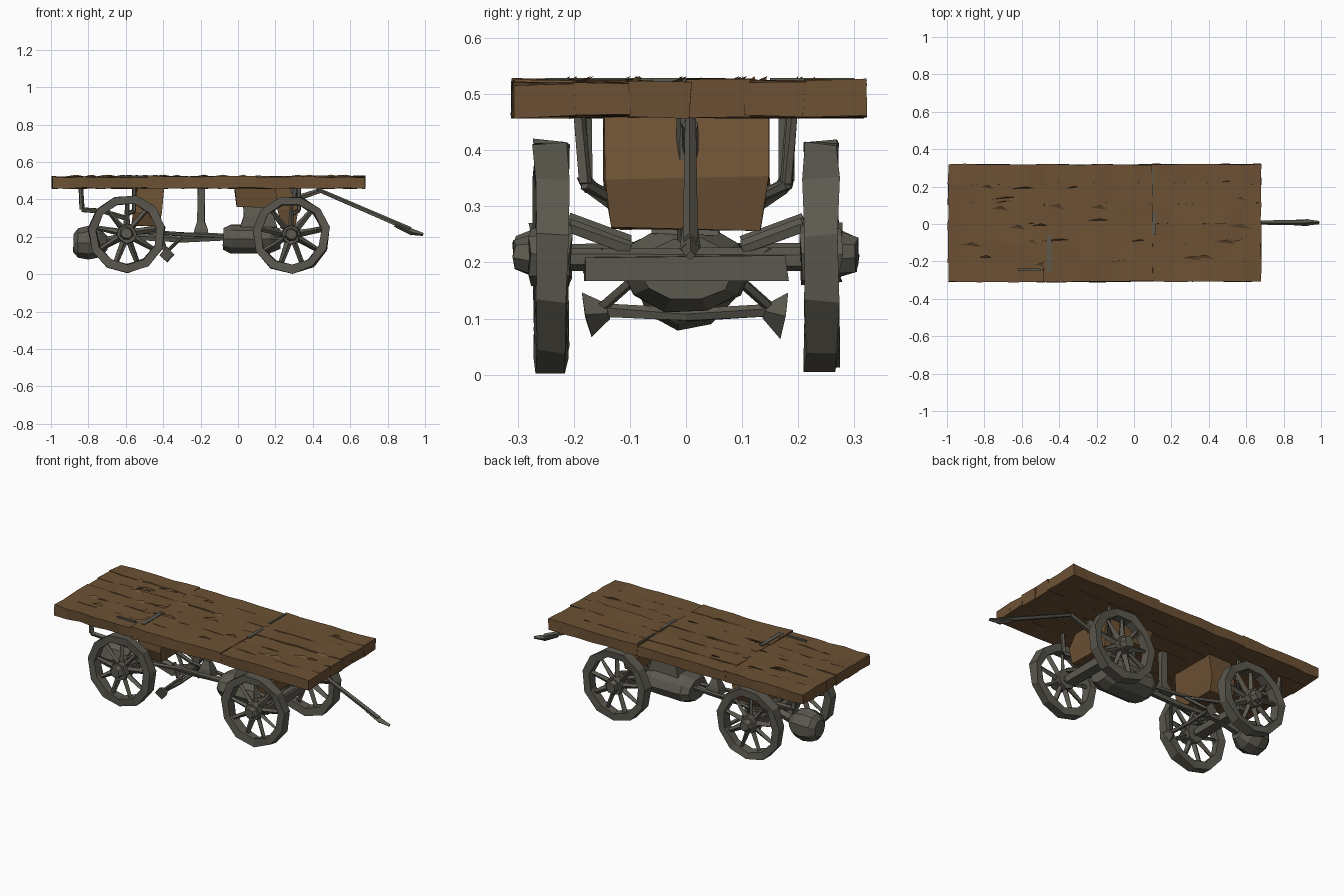
import bpy, bmesh, math, random
from mathutils import Vector, Matrix

random.seed(4)
if "Cube" in bpy.data.objects:
    bpy.data.objects.remove(bpy.data.objects["Cube"])


def material(name, color):
    m = bpy.data.materials.new(name)
    m.use_nodes = True
    m.diffuse_color = (*color, 1)
    m.node_tree.nodes["Principled BSDF"].inputs["Base Color"].default_value = (*color, 1)
    return m


WOOD = material("worn brown wood", (0.15, 0.082, 0.034))
IRON = material("weathered grey iron", (0.105, 0.1, 0.078))


def finish(name, bm, mat, jitter=0.0):
    for v in bm.verts:
        v.co += Vector([random.uniform(-jitter, jitter) for _ in range(3)])
    bmesh.ops.recalc_face_normals(bm, faces=bm.faces)
    mesh = bpy.data.meshes.new(name)
    bm.to_mesh(mesh)
    bm.free()
    mesh.materials.append(mat)
    ob = bpy.data.objects.new(name, mesh)
    bpy.context.collection.objects.link(ob)
    return ob


def add_box(bm, lo, hi, cuts=0):
    lo, hi = Vector(lo), Vector(hi)
    size = hi - lo
    made = bmesh.ops.create_cube(bm, size=1, matrix=Matrix.Translation((lo + hi) / 2)
                                 @ Matrix.Diagonal((*size, 1)))
    if cuts:
        verts = set(made["verts"])
        edges = [e for e in bm.edges if e.verts[0] in verts
                 and abs(e.verts[0].co.x - e.verts[1].co.x) > 0.01]
        bmesh.ops.subdivide_edges(bm, edges=edges, cuts=cuts)


def box(name, lo, hi, mat, jitter=0.0, cuts=0):
    bm = bmesh.new()
    add_box(bm, lo, hi, cuts)
    return finish(name, bm, mat, jitter)


def add_rod(bm, a, b, r1, r2=None, sides=5):
    a, b = Vector(a), Vector(b)
    d = b - a
    bmesh.ops.create_cone(bm, cap_ends=True, segments=sides, radius1=r1,
                          radius2=r1 if r2 is None else r2, depth=d.length,
                          matrix=Matrix.Translation((a + b) / 2)
                          @ d.to_track_quat('Z', 'Y').to_matrix().to_4x4())


def rod(name, points, r, mat=IRON, sides=5, jitter=0.002):
    bm = bmesh.new()
    for a, b in zip(points, points[1:]):
        add_rod(bm, a, b, r, sides=sides)
    return finish(name, bm, mat, jitter)


def loft(name, rings, mat, jitter=0.0):
    """Skin a list of equal-length point rings and cap both ends."""
    bm = bmesh.new()
    rows = [[bm.verts.new(p) for p in ring] for ring in rings]
    for a, b in zip(rows, rows[1:]):
        for i in range(len(a)):
            j = (i + 1) % len(a)
            bm.faces.new((a[i], a[j], b[j], b[i]))
    bm.faces.new(rows[0])
    bm.faces.new(rows[-1])
    return finish(name, bm, mat, jitter)


# Deck: three panels of rough overlapping planks
bm = bmesh.new()
seams = [-0.99, -0.48, 0.10, 0.675]
rows = [-0.305, -0.2, -0.1, 0.005, 0.11, 0.215, 0.315]
for x0, x1 in zip(seams, seams[1:]):
    for y0, y1 in zip(rows, rows[1:]):
        top = 0.522 + random.uniform(-0.004, 0.003)
        add_box(bm, (x0 - 0.003, y0 - 0.004, 0.46), (x1 + 0.003, y1 + 0.004, top), cuts=5)
finish("deck_planks", bm, WOOD, 0.004)

# Splinters lifting from the deck
bm = bmesh.new()
for i in range(26):
    x, y = random.uniform(-0.95, 0.6), random.choice(rows[1:-1]) + random.uniform(-0.03, 0.03)
    length = random.uniform(0.05, 0.13)
    pts = [(x, y, 0.521), (x + length, y + random.uniform(-0.02, 0.02), 0.522),
           (x + length * 0.6, y + 0.012, 0.532)]
    bm.faces.new([bm.verts.new(p) for p in pts])
finish("deck_splinters", bm, WOOD)

# Iron straps showing on the deck
for n, (x0, y0, x1, y1) in enumerate([(-0.465, -0.25, -0.44, -0.06), (0.1, -0.06, 0.118, 0.07),
                                      (0.098, 0.15, 0.108, 0.3), (-0.62, -0.25, -0.5, -0.238)]):
    box(f"deck_strap_{n + 1}", (x0, y0, 0.521), (x1, y1, 0.529), IRON)


# Spoked wheels
def wheel(name, x, z, side):
    y = 0.241 * side
    bm = bmesh.new()
    sides, grid = 11, []
    for i in range(sides):
        a = math.tau * (i + 0.3) / sides
        grid.append([bm.verts.new((x + r * math.cos(a), y + w, z + r * math.sin(a)))
                     for r, w in ((0.207, -0.029), (0.207, 0.029), (0.163, 0.027), (0.163, -0.027))])
    for i in range(sides):
        a, b = grid[i], grid[(i + 1) % sides]
        for k in range(4):
            m = (k + 1) % 4
            bm.faces.new((a[k], a[m], b[m], b[k]))
    for i in range(9):
        a = math.tau * (i + 0.25) / 9
        d = Vector((math.cos(a), 0, math.sin(a)))
        c = Vector((x, y, z))
        add_rod(bm, c + d * 0.03, c + d * 0.175, 0.017, 0.011, sides=4)
    add_rod(bm, (x, y - 0.035 * side, z), (x, y + 0.035 * side, z), 0.055, 0.05, sides=8)
    add_rod(bm, (x, y + 0.03 * side, z), (x, y + 0.064 * side, z), 0.04, 0.028, sides=7)
    finish(name, bm, IRON, 0.005)


for side, label in ((1, "left"), (-1, "right")):
    wheel(f"rear_{label}_wheel", -0.595, 0.217, side)
    wheel(f"front_{label}_wheel", 0.285, 0.212, side)

# Axles and their bracing
for label, x, z in (("rear", -0.595, 0.215), ("front", 0.285, 0.205)):
    rod(f"{label}_axle", [(x, -0.235, z), (x, 0.235, z)], 0.02, sides=6)
    box(f"{label}_axle_beam", (x - 0.03, -0.18, z - 0.035), (x + 0.03, 0.18, z + 0.005), IRON, 0.004)
    for s, side in ((1, "left"), (-1, "right")):
        rod(f"{label}_{side}_axle_brace", [(x, 0.21 * s, z + 0.06), (x, 0.1 * s, z + 0.02)], 0.014)
        rod(f"{label}_{side}_hanger", [(x + 0.04, 0.19 * s, 0.46), (x + 0.04, 0.18 * s, 0.34),
                                       (x, 0.14 * s, 0.32)], 0.011)

# Timber bolsters between axles and deck
def bolster(name, levels):
    loft(name, [[(x0, -w, z), (x1, -w, z), (x1, w, z), (x0, w, z)] for z, x0, x1, w in levels],
         WOOD, 0.004)


bolster("rear_bolster", [(0.26, -0.57, -0.42, 0.12), (0.33, -0.56, -0.41, 0.15), (0.47, -0.54, -0.395, 0.14)])
bolster("front_bolster", [(0.26, 0.23, 0.31, 0.13), (0.35, 0.21, 0.32, 0.145), (0.47, 0.2, 0.27, 0.145)])
bolster("front_timber_box", [(0.36, -0.01, 0.22, 0.11), (0.47, -0.02, 0.22, 0.125)])

# Tank under the front with its neck
tank = []
for x, k in ((-0.08, 0.75), (-0.04, 1), (0.17, 1), (0.225, 0.72)):
    tank.append([(x, 0.118 * k * math.cos(a), 0.188 + 0.08 * k * math.sin(a))
                 for a in [math.tau * i / 10 for i in range(10)]])
loft("under_tank", tank, IRON, 0.003)
loft("tank_neck", [[(0.03 - g, -w, z), (0.19 + g, -w, z), (0.19 + g, w, z), (0.03 - g, w, z)]
                   for z, w, g in ((0.25, 0.06, 0.02), (0.31, 0.055, 0), (0.38, 0.04, 0))], IRON, 0.003)
rod("tank_stand_pipe", [(0.24, 0, 0.24), (0.29, 0, 0.34), (0.3, 0, 0.46)], 0.018)

# Rounded keg hanging at the rear
keg = []
for x, r in ((-0.88, 0.05), (-0.855, 0.08), (-0.8, 0.092), (-0.745, 0.08), (-0.7, 0.04)):
    keg.append([(x, r * math.cos(a), 0.168 + r * math.sin(a))
                for a in [math.tau * (i + 0.5) / 9 for i in range(9)]])
loft("rear_keg", keg, IRON, 0.002)
rod("keg_link", [(-0.72, 0, 0.17), (-0.6, 0, 0.2)], 0.025)

# Rear step brackets
for s, side in ((1, "left"), (-1, "right")):
    rod(f"rear_{side}_bracket", [(-0.84, 0.18 * s, 0.465), (-0.835, 0.18 * s, 0.345),
                                 (-0.72, 0.17 * s, 0.335), (-0.6, 0.12 * s, 0.3)], 0.014)

# Chassis spine and diagonal rods
rod("chassis_spine", [(-0.59, 0, 0.2), (-0.3, 0, 0.185), (-0.05, 0, 0.195)], 0.018)
for s, side in ((1, "left"), (-1, "right")):
    rod(f"{side}_chassis_rod", [(-0.57, 0.13 * s, 0.23), (-0.33, 0.05 * s, 0.215),
                                (-0.06, 0.03 * s, 0.205)], 0.011)
    rod(f"{side}_front_fork", [(0.16, 0.06 * s, 0.21), (0.29, 0.15 * s, 0.21)], 0.015)

# Centre support post with flared foot
loft("centre_post", [[(-0.205 - w, -w, z), (-0.19 + w, -w, z), (-0.19 + w, w, z), (-0.205 - w, w, z)]
                     for z, w in ((0.2, 0.035), (0.24, 0.028), (0.28, 0.012), (0.46, 0.012))], IRON, 0.003)

# Brake bar with splayed shoes
rod("brake_bar", [(-0.38, -0.16, 0.115), (-0.38, 0, 0.105), (-0.38, 0.16, 0.115)], 0.012)
rod("brake_lever", [(-0.38, 0, 0.11), (-0.42, 0, 0.21)], 0.014)
for s, side in ((1, "left"), (-1, "right")):
    bm = bmesh.new()
    add_rod(bm, (-0.38, 0.14 * s, 0.112), (-0.38, 0.178 * s, 0.105), 0.014, 0.04, sides=4)
    finish(f"{side}_brake_shoe", bm, IRON, 0.004)
    rod(f"{side}_brake_link", [(-0.38, 0.15 * s, 0.12), (-0.3, 0.06 * s, 0.2)], 0.009)

# Tow bar with hitch tip
bm = bmesh.new()
add_rod(bm, (0.42, 0.008, 0.455), (0.92, 0.008, 0.238), 0.012, 0.014)
add_rod(bm, (0.84, 0.008, 0.265), (0.93, 0.008, 0.225), 0.012, 0.018, sides=4)
add_rod(bm, (0.92, 0.008, 0.228), (0.99, 0.008, 0.212), 0.017, 0.008, sides=4)
finish("tow_bar", bm, IRON, 0.002)
rod("tow_bar_mount", [(0.3, 0.008, 0.4), (0.44, 0.008, 0.445)], 0.016)
